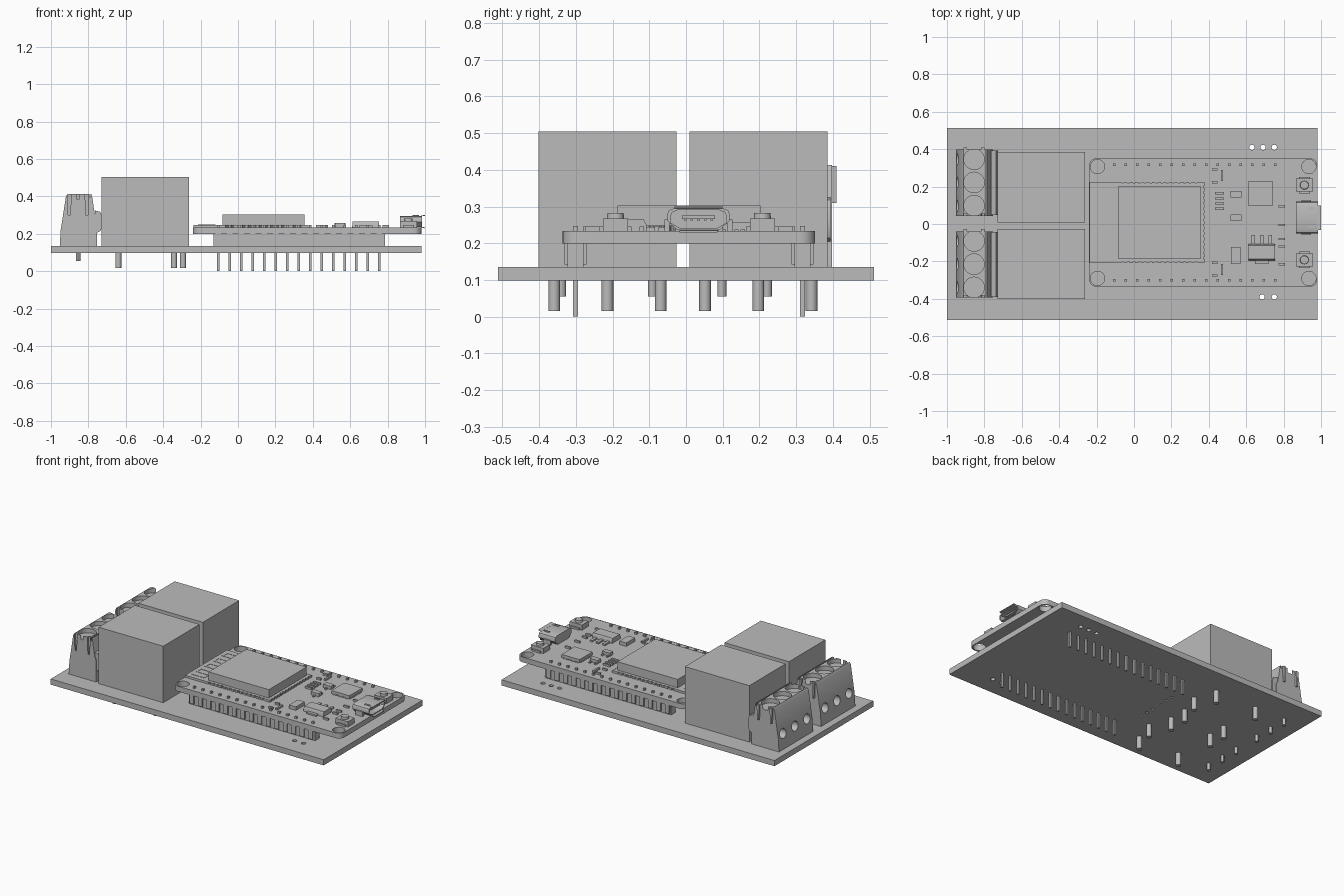
import bpy, bmesh
from math import pi, cos, sin, radians
from mathutils import Matrix, Vector

if "Cube" in bpy.data.objects:
    bpy.data.objects.remove(bpy.data.objects["Cube"], do_unlink=True)

grey = bpy.data.materials.new("plain grey")
grey.use_nodes = True
grey.diffuse_color = (0.5, 0.5, 0.5, 1)
grey.node_tree.nodes["Principled BSDF"].inputs["Base Color"].default_value = (0.5, 0.5, 0.5, 1)


class Part:
    """Collects simple solids into one named object."""

    def __init__(self, name):
        self.name, self.bm = name, bmesh.new()

    def box(self, x0, x1, y0, y1, z0, z1):
        size = Matrix.Diagonal((x1 - x0, y1 - y0, z1 - z0, 1))
        centre = Matrix.Translation(((x0 + x1) / 2, (y0 + y1) / 2, (z0 + z1) / 2))
        bmesh.ops.create_cube(self.bm, size=1, matrix=centre @ size)
        return self

    def block(self, x, y, w, d, z0, z1):
        return self.box(x - w / 2, x + w / 2, y - d / 2, y + d / 2, z0, z1)

    def cyl(self, x, y, r, z0, z1, sides=24, top=None):
        bmesh.ops.create_cone(self.bm, cap_ends=True, segments=sides, radius1=r,
                              radius2=r if top is None else top, depth=z1 - z0,
                              matrix=Matrix.Translation((x, y, (z0 + z1) / 2)))
        return self

    def prism(self, points, axis, a0, a1):
        def place(p, a):
            v = list(p)
            v.insert("xyz".index(axis), a)
            return self.bm.verts.new(v)
        face = self.bm.faces.new([place(p, a0) for p in points])
        shift = Vector([a1 - a0 if c == axis else 0 for c in "xyz"])
        ext = bmesh.ops.extrude_face_region(self.bm, geom=[face], use_keep_orig=True)
        moved = [v for v in ext["geom"] if isinstance(v, bmesh.types.BMVert)]
        bmesh.ops.translate(self.bm, verts=moved, vec=shift)
        return self

    def done(self, cutter=None):
        bmesh.ops.recalc_face_normals(self.bm, faces=self.bm.faces)
        mesh = bpy.data.meshes.new(self.name)
        self.bm.to_mesh(mesh)
        self.bm.free()
        mesh.materials.append(grey)
        obj = bpy.data.objects.new(self.name, mesh)
        bpy.context.collection.objects.link(obj)
        bpy.ops.object.select_all(action="DESELECT")
        obj.select_set(True)
        bpy.context.view_layer.objects.active = obj
        if cutter:
            cutter.hide_render = True
            mod = obj.modifiers.new("cut", "BOOLEAN")
            mod.operation, mod.solver, mod.object = "DIFFERENCE", "EXACT", cutter
            bpy.ops.object.modifier_apply(modifier=mod.name)
            bpy.data.objects.remove(cutter, do_unlink=True)
        bpy.ops.object.shade_smooth_by_angle(angle=radians(30))
        return obj


def rounded(x0, x1, y0, y1, r, steps=6):
    corners = [(x1 - r, y1 - r), (x0 + r, y1 - r), (x0 + r, y0 + r), (x1 - r, y0 + r)]
    return [(cx + r * cos((q + s / steps) * pi / 2), cy + r * sin((q + s / steps) * pi / 2))
            for q, (cx, cy) in enumerate(corners) for s in range(steps + 1)]


MID = 0.008            # centre line of the mounted parts
BASE, DECK = 0.135, 0.234   # top of carrier board, top of controller board
pin_xs = [-0.105 + 0.0615 * i for i in range(15)]
rows = [MID - 0.309, MID + 0.309]

# Carrier board with drilled holes
drill = Part("drill")
for i in range(3):
    drill.cyl(0.63 + 0.06 * i, 0.41, 0.014, 0, 0.2, 16)
    for y in (-0.11, 0.07):
        drill.cyl(-0.19, y + 0.05 * (i - 1), 0.008, 0, 0.2, 12)
for x in (0.685, 0.75):
    drill.cyl(x, -0.39, 0.014, 0, 0.2, 16)
Part("carrier_board").box(-1, 0.98, -0.512, 0.512, 0.098, BASE).done(drill.done())

# Relays with their solder pins
for side, y in (("right", MID - 0.222), ("left", MID + 0.189)):
    Part(side + "_relay").block(-0.495, y, 0.468, 0.376, BASE, 0.505).done()
    pins = Part(side + "_relay_pins").cyl(-0.294, y, 0.016, 0.016, 0.1, 16)
    for x in (-0.342, -0.64):
        for s in (-1, 1):
            pins.cyl(x, y + s * 0.145, 0.016, 0.016, 0.1, 16)
    pins.done()

# Screw terminals
shape = [(-0.953, BASE), (-0.948, 0.22), (-0.92, 0.4), (-0.912, 0.413), (-0.785, 0.413),
         (-0.78, 0.4), (-0.765, 0.3), (-0.755, 0.28), (-0.755, BASE)]
bump = [(-0.765, 0.2), (-0.735, 0.215), (-0.727, 0.235), (-0.727, 0.295), (-0.737, 0.318), (-0.765, 0.325)]
for side, y in (("right", -0.215), ("left", 0.222)):
    y0, y1 = y - 0.178, y + 0.176
    wells = Part("wells")
    screws = Part(side + "_terminal_screws")
    pins = Part(side + "_terminal_pins")
    for i in (-1, 0, 1):
        c = y + i * 0.124
        wells.cyl(-0.855, c, 0.055, 0.385, 0.45)
        ring = [(c + 0.031 * cos(k * pi / 10), 0.235 + 0.031 * sin(k * pi / 10)) for k in range(20)]
        wells.prism(ring, "x", -0.98, -0.88)
        slots = Part("slots").block(-0.855, c, 0.08, 0.014, 0.392, 0.42)
        slots.block(-0.855, c, 0.014, 0.08, 0.393, 0.43)
        Part(f"{side}_terminal_screw_{i + 2}").cyl(-0.855, c, 0.048, 0.38, 0.404).done(slots.done())
        pins.cyl(-0.855, c, 0.012, 0.055, 0.14, 12)
    ribs = Part(side + "_terminal_ribs")
    for x in (-0.902, -0.808):
        rib = [(x - 0.005, 0.31), (x + 0.005, 0.31), (x + 0.009, 0.41), (x - 0.009, 0.41)]
        ribs.prism(rib, "y", y1 - 0.005, y1 + 0.012)
        groove = [(x - 0.006, 0.3), (x + 0.006, 0.3), (x + 0.011, 0.45), (x - 0.011, 0.45)]
        wells.prism(groove, "y", y0 - 0.05, y0 + 0.012)
    # groove along the top beside the relay
    wells.box(-0.795, -0.788, y0 - 0.05, y1 + 0.05, 0.395, 0.46)
    Part(side + "_terminal_block").prism(shape, "y", y0, y1).done(wells.done())
    Part(side + "_terminal_bead").prism(bump, "y", y0 + 0.004, y1 - 0.004).done()
    screws.bm.free()
    pins.done()
    ribs.done()

# Controller board with four mounting holes
drill = Part("drill")
for x in (-0.195, 0.935):
    for s in (-1, 1):
        drill.cyl(x, MID + s * 0.299, 0.038, 0.15, 0.3)
Part("controller_board").prism(rounded(-0.24, 0.98, MID - 0.344, MID + 0.344, 0.04), "z", 0.2, DECK).done(drill.done())

# Pin headers
for side, y in zip(("right", "left"), rows):
    header = Part(side + "_header").box(-0.13, 0.785, y - 0.022, y + 0.022, BASE, 0.2)
    pins = Part(side + "_header_pins")
    for x in pin_xs:
        header.block(x, y, 0.03, 0.06, 0.142, 0.2)
        pins.block(x, y, 0.013, 0.013, 0, 0.247)
    header.done()
    pins.done()

# Radio module: carrier with notched edges, shield and antenna trace
notches = Part("notches")
for i in range(14):
    for s in (-1, 1):
        notches.cyl(-0.06 + 0.03 * i, MID + s * 0.217, 0.007, 0.2, 0.3, 10)
for i in range(14):
    notches.cyl(0.378, MID - 0.19 + 0.0292 * i, 0.007, 0.2, 0.3, 10)
Part("radio_carrier").box(-0.238, 0.378, MID - 0.217, MID + 0.217, DECK, 0.248).done(notches.done())
Part("radio_shield").box(-0.082, 0.355, MID - 0.195, MID + 0.195, 0.246, 0.303).done()
trace = Part("antenna_trace")
for i in range(9):
    y = MID - 0.18 + 0.045 * i
    trace.box(-0.215, -0.12, y - 0.005, y + 0.005, 0.247, 0.25)
    if i < 8:
        x = -0.215 if i % 2 else -0.13
        trace.box(x, x + 0.01, y, y + 0.045, 0.247, 0.25)
trace.done()

# Push buttons
for side, y in (("right", MID - 0.2), ("left", MID + 0.2)):
    button = Part(side + "_button").block(0.911, y, 0.09, 0.068, DECK, 0.268)
    for s in (-1, 1):
        button.block(0.911, y + s * 0.038, 0.06, 0.012, DECK, 0.246)
    button.cyl(0.911, y, 0.024, 0.262, 0.283, 24, 0.022).done()

# USB socket: hollow shell, flared lips and contact tongue
usb = 0.034


def socket(w, t, b):
    half = [(w * 0.76, t), (w * 0.95, t - 0.006), (w, t - 0.016), (w, t - 0.034), (w * 0.68, b)]
    return [(usb + y, z) for y, z in half] + [(usb - y, z) for y, z in reversed(half)]


hollow = Part("hollow").prism(socket(0.076, 0.29, 0.242), "x", 0.89, 1.1)
Part("usb_shell").prism(socket(0.085, 0.296, 0.236), "x", 0.866, 0.985).done(hollow.done())
tongue = Part("usb_tongue").box(0.88, 0.975, usb - 0.045, usb + 0.045, 0.266, 0.276)
for i in range(5):
    tongue.block(0.935, usb + (i - 2) * 0.018, 0.07, 0.007, 0.262, 0.267)
tongue.done()
lips = Part("usb_lips")
for w, z, dz in ((0.066, 0.294, 0.008), (0.052, 0.237, -0.008)):
    lip = [(0.978, z), (0.978, z + dz / 3), (1, z + dz), (1, z + dz / 3)]
    lips.prism(lip, "y", usb - w, usb + w)
for s in (-1, 1):
    lips.block(0.92, usb + s * 0.086, 0.05, 0.014, DECK, 0.265)
    lips.block(0.95, usb + s * 0.05, 0.035, 0.012, 0.294, 0.3)
lips.done()

# Interface chip with short leads
chip = Part("interface_chip").block(0.676, 0.163, 0.13, 0.134, DECK + 0.004, 0.258)
for i in range(7):
    t = (i - 3) * 0.017
    chip.block(0.676 + t, 0.163, 0.008, 0.138, DECK, 0.24)
    chip.block(0.676, 0.163 + t, 0.134, 0.008, DECK, 0.24)
chip.done()

# Voltage regulator with a tab and three legs
body = [(-0.195, DECK), (-0.195, 0.25), (-0.188, 0.265), (-0.115, 0.265), (-0.108, 0.25), (-0.108, DECK)]
regulator = Part("regulator").prism(body, "x", 0.612, 0.755)
regulator.block(0.683, -0.2, 0.07, 0.03, DECK, 0.244)
for i in (-1, 0, 1):
    regulator.block(0.683 + i * 0.046, -0.085, 0.018, 0.055, DECK, 0.244)
regulator.done()

# Small transistors
for n, y in enumerate((0.16, 0.034)):
    tr = Part(f"transistor_{n + 1}").block(0.545, y, 0.058, 0.034, DECK + 0.002, 0.257)
    for i in (-1, 1):
        tr.block(0.545 + i * 0.019, y + 0.01, 0.01, 0.05, DECK, 0.242)
    tr.block(0.545, y - 0.015, 0.01, 0.04, DECK, 0.242).done()

# Capacitor and small resistors
Part("capacitor").block(0.544, -0.168, 0.05, 0.09, DECK, 0.257).done()
small = Part("small_resistors")
for i in range(4):
    small.block(0.457, 0.165 - i * 0.028, 0.05, 0.012, DECK, 0.246)
for s in (-1, 1):
    small.block(0.47, MID + s * 0.252, 0.012, 0.06, DECK, 0.246)
    small.block(0.432, MID + s * 0.283, 0.03, 0.012, DECK, 0.246)
    small.block(0.432, MID + s * 0.215, 0.03, 0.012, DECK, 0.246)
for y in (0.095, -0.005, -0.08, -0.12, -0.215):
    small.block(0.79, y, 0.035, 0.012, DECK, 0.246)
small.done()
